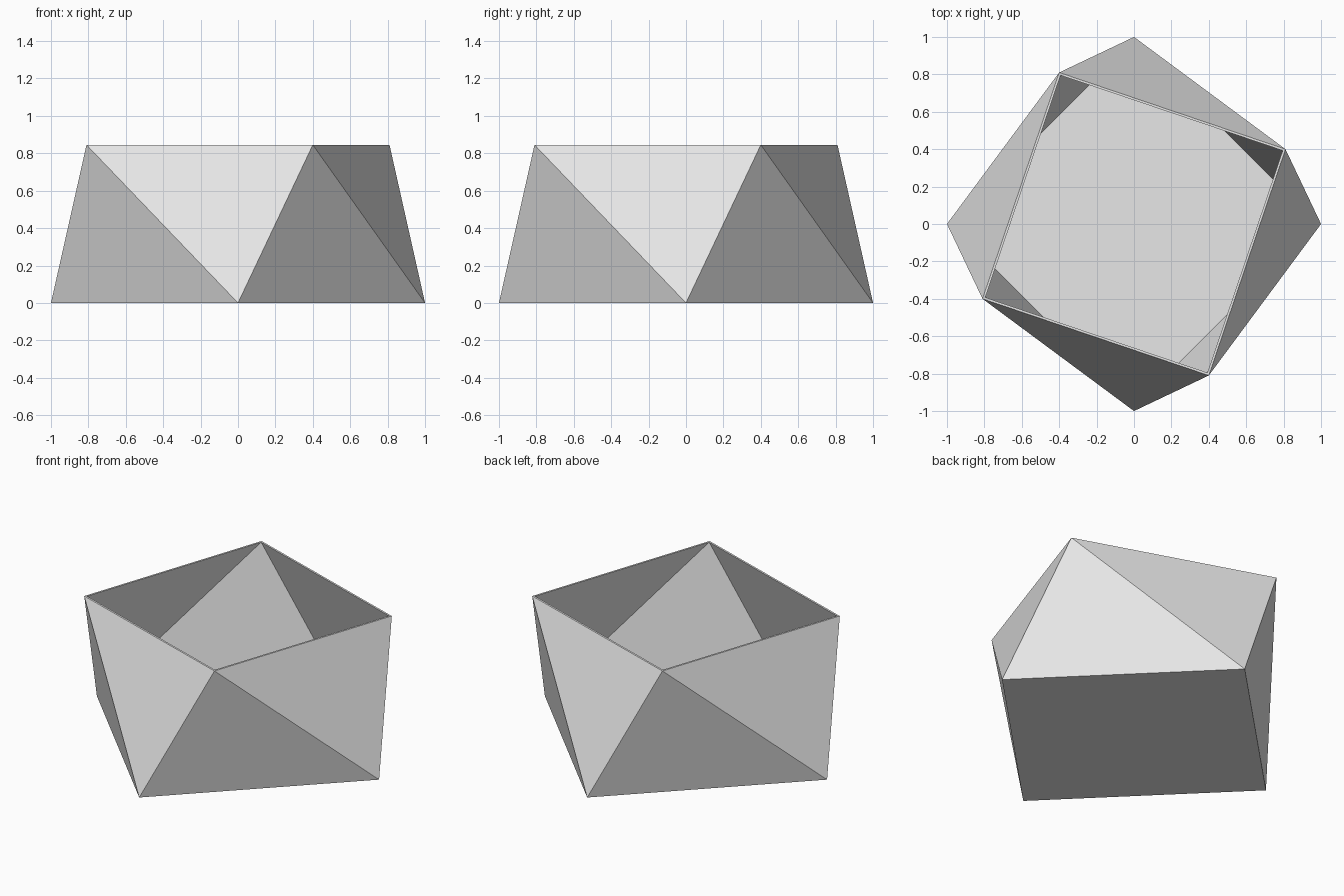
import bpy
import bmesh
from math import atan2, cos, sin, pi, sqrt
from mathutils import Vector

cube = bpy.data.objects.get("Cube")
if cube:
    bpy.data.objects.remove(cube, do_unlink=True)

HEIGHT = 0.845
TOP_RADIUS = sqrt(0.81 ** 2 + 0.4 ** 2)
TWIST = atan2(0.4, 0.81)
WALL = 0.012

grey = bpy.data.materials.new("plain grey")
grey.use_nodes = True
grey.diffuse_color = (0.8, 0.8, 0.8, 1)
grey.node_tree.nodes["Principled BSDF"].inputs["Base Color"].default_value = (0.8, 0.8, 0.8, 1)


def square(bm, radius, turn, z):
    """Four vertices of a turned square."""
    return [bm.verts.new(Vector((radius * cos(turn + k * pi / 2),
                                 radius * sin(turn + k * pi / 2), z)))
            for k in range(4)]


def twisted_walls(bm, low, high):
    """Band of eight triangles between two squares."""
    for k in range(4):
        n = (k + 1) % 4
        bm.faces.new((low[k], low[n], high[k]))
        bm.faces.new((low[n], high[n], high[k]))


bm = bmesh.new()
inset = WALL * sqrt(2)

# Outer shell and base
outer_low = square(bm, 1, 0, 0)
outer_high = square(bm, TOP_RADIUS, TWIST, HEIGHT)
twisted_walls(bm, outer_low, outer_high)
bm.faces.new(outer_low[::-1])

# Inner shell and floor
inner_low = square(bm, 1 - inset, 0, WALL)
inner_high = square(bm, TOP_RADIUS - inset, TWIST, HEIGHT)
twisted_walls(bm, inner_low, inner_high)
bm.faces.new(inner_low)

# Flat rim joining the shells
for k in range(4):
    n = (k + 1) % 4
    bm.faces.new((outer_high[k], outer_high[n], inner_high[n], inner_high[k]))

bmesh.ops.recalc_face_normals(bm, faces=bm.faces)
mesh = bpy.data.meshes.new("twisted_bowl")
bm.to_mesh(mesh)
bm.free()
mesh.materials.append(grey)
bowl = bpy.data.objects.new("twisted_bowl", mesh)
bpy.context.collection.objects.link(bowl)
